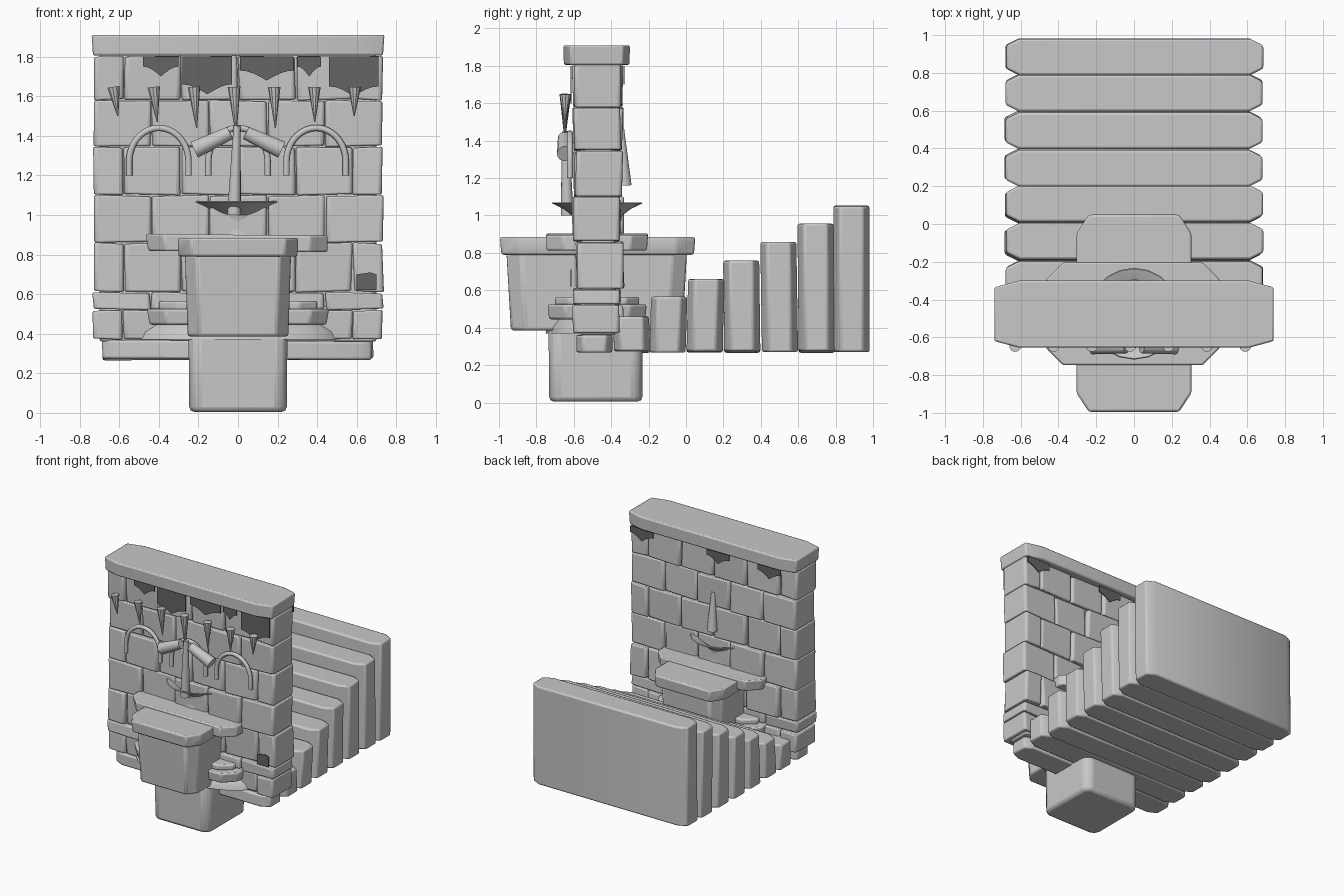
import bpy, bmesh, math, random
from mathutils import Vector

random.seed(4)
if "Cube" in bpy.data.objects:
    bpy.data.objects.remove(bpy.data.objects["Cube"])


def material(name, v):
    m = bpy.data.materials.new(name)
    m.use_nodes = True
    m.diffuse_color = (v, v, v, 1)
    m.node_tree.nodes["Principled BSDF"].inputs["Base Color"].default_value = (v, v, v, 1)
    return m


STONE = material("grey stone", 0.58)
DARK = material("dark stone", 0.13)


def finish(name, bm, mat=STONE, bevel=0, smooth=True):
    bmesh.ops.recalc_face_normals(bm, faces=bm.faces)
    me = bpy.data.meshes.new(name)
    bm.to_mesh(me)
    bm.free()
    me.materials.append(mat)
    ob = bpy.data.objects.new(name, me)
    bpy.context.collection.objects.link(ob)
    if bevel:
        mod = ob.modifiers.new("soft edges", 'BEVEL')
        mod.width, mod.segments = bevel, 2
        mod.limit_method = 'ANGLE'
    if smooth:
        bpy.ops.object.select_all(action='DESELECT')
        ob.select_set(True)
        bpy.context.view_layer.objects.active = ob
        bpy.ops.object.shade_smooth_by_angle(angle=math.radians(35))
    return ob


def loft(bm, rings):
    """Skin a list of vertex rings and cap both ends."""
    rows = [[bm.verts.new(p) for p in ring] for ring in rings]
    n = len(rows[0])
    for a, b in zip(rows, rows[1:]):
        for i in range(n):
            bm.faces.new((a[i], a[(i + 1) % n], b[(i + 1) % n], b[i]))
    bm.faces.new(rows[0][::-1])
    bm.faces.new(rows[-1])


def stone(name, xs, ys, zs, cx=0.02, cy=0.02, bevel=0.012, taper=1.0, jitter=0.0):
    """Block with cut vertical corners, narrowing towards its foot."""
    (x0, x1), (y0, y1) = xs, ys
    mx, my = (x0 + x1) / 2, (y0 + y1) / 2
    outline = [(x0 + cx, y0), (x1 - cx, y0), (x1, y0 + cy), (x1, y1 - cy),
               (x1 - cx, y1), (x0 + cx, y1), (x0, y1 - cy), (x0, y0 + cy)]
    rings = []
    for z, s in zip(zs, (taper, 1.0)):
        tilt = random.uniform(-jitter, jitter)
        dx, dy = (random.uniform(-jitter, jitter) * 0.6 for _ in "xy")
        rings.append([(mx + (x - mx) * s + dx, my + (y - my) * s + dy,
                       z + tilt * (x - mx) / (x1 - x0)) for x, y in outline])
    bm = bmesh.new()
    loft(bm, rings)
    return finish(name, bm, bevel=bevel)


def lathe(name, profile, centre, sides=24, sx=1, sy=1):
    """Solid of revolution from (radius, z) pairs."""
    bm = bmesh.new()
    loft(bm, [[(centre[0] + r * sx * math.cos(math.tau * i / sides),
                centre[1] + r * sy * math.sin(math.tau * i / sides), z)
               for i in range(sides)] for r, z in profile])
    return finish(name, bm)


def rod(name, a, b, ra, rb, sides=14):
    """Tapered rod between two points."""
    a, b = Vector(a), Vector(b)
    q = (b - a).to_track_quat('Z', 'Y')
    bm = bmesh.new()
    loft(bm, [[p + q @ Vector((r * math.cos(math.tau * i / sides),
                               r * math.sin(math.tau * i / sides), 0))
               for i in range(sides)] for p, r in ((a, ra), (b, rb))])
    return finish(name, bm)


# Stairs rising towards the back
for i in range(8):
    y = -0.585 + i * 0.197
    stone(f"stair_{i + 1}", (-0.68, 0.68), (y, y + 0.193), (0.27, 0.365 + i * 0.098),
          0.07, 0.035, 0.012, jitter=0.012)

# Brick wall in staggered courses
stone("wall_core", (-0.7, 0.7), (-0.565, -0.375), (0.36, 1.81))
courses = [0.37, 0.52, 0.61, 0.86, 1.1, 1.345, 1.58, 1.805]
wide = [-0.735, -0.44, -0.145, 0.15, 0.44, 0.735]
narrow = [-0.735, -0.58, -0.29, 0, 0.29, 0.58, 0.735]
for row, (z0, z1) in enumerate(zip(courses, courses[1:])):
    cuts = wide if row % 2 else narrow
    for k, (x0, x1) in enumerate(zip(cuts, cuts[1:])):
        d = random.uniform(-0.012, 0.012)
        stone(f"brick_{row + 1}_{k + 1}", (x0 + 0.003, x1 - 0.003),
              (-0.595 + d, -0.345 + d), (z0 + 0.003, z1 - 0.003),
              0.012, 0.012, 0.014, jitter=0.01)

stone("wall_cap", (-0.74, 0.74), (-0.655, -0.3), (1.805, 1.91), 0.13, 0.035, 0.01, 0.99)


# Dark patches on the brick faces
def patch(name, points, y):
    bm = bmesh.new()
    loft(bm, [[(x, y + d, z) for x, z in points] for d in (0, 0.006)])
    finish(name, bm, DARK, smooth=False)


def ragged(x0, x1, low):
    n = 8
    edge = [(x0 + (x1 - x0) * i / n,
             low + 0.05 * abs(math.cos(math.pi * i / n))) for i in range(n + 1)]
    return edge + [(x1, 1.8), (x0, 1.8)]


for k, (x0, x1, low) in enumerate([(-0.48, -0.3, 1.7), (-0.28, -0.03, 1.61),
                                   (0.01, 0.28, 1.68), (0.3, 0.42, 1.7), (0.46, 0.71, 1.6)]):
    patch(f"upper_patch_{k + 1}", ragged(x0, x1, low), -0.617)
patch("lower_patch", [(0.6, 0.62), (0.7, 0.62), (0.7, 0.7), (0.67, 0.71), (0.6, 0.7)], -0.617)
for k, x in enumerate((-0.5, -0.05, 0.62)):
    patch(f"back_patch_{k + 1}", ragged(x - 0.1, x + 0.1, 1.7), -0.334)

# Pedestal and main trough passing through the wall
stone("pedestal", (-0.25, 0.25), (-0.735, -0.23), (0.005, 0.4), 0.04, 0.04, 0.025, 0.985)
stone("trough_body", (-0.268, 0.268), (-0.96, 0.005), (0.385, 0.8), 0.06, 0.08, 0.015, 0.95)
stone("trough_slab", (-0.305, 0.305), (-0.995, 0.05), (0.79, 0.885), 0.065, 0.1, 0.012, 0.985)
stone("cross_slab", (-0.46, 0.46), (-0.745, -0.2), (0.815, 0.9), 0.09, 0.09, 0.01, 0.985, 0.012)

# Lower side basins
lathe("lower_basin", [(0.53, 0.37), (0.515, 0.41), (0.46, 0.45), (0.36, 0.475)],
      (0, -0.475), 32, 1, 0.52)
stone("lower_slab", (-0.46, 0.46), (-0.74, -0.21), (0.445, 0.525), 0.09, 0.09, 0.012, 0.97)
stone("lower_ledge", (-0.4, 0.4), (-0.7, -0.25), (0.52, 0.565), 0.09, 0.07, 0.012)

# Flared bowl with a hollow top
lathe("bowl", [(0.135, 0.89), (0.12, 0.95), (0.135, 1.0), (0.18, 1.035), (0.243, 1.066),
               (0.238, 1.07), (0.17, 1.045), (0.1, 1.0)], (0, -0.475), 20)

# Front and back spouts with side pipes
rod("front_spout", (-0.02, -0.635, 1.0), (-0.005, -0.645, 1.45), 0.035, 0.018)
rod("back_horn", (0, -0.33, 1.16), (0, -0.345, 1.46), 0.04, 0.015)
for side, s in (("left", 1), ("right", -1)):
    rod(f"{side}_pipe", (s * 0.22, -0.645, 1.33), (s * 0.04, -0.65, 1.415), 0.045, 0.035)


# Three arches on the wall face
def arch(name, x):
    cu = bpy.data.curves.new(name, 'CURVE')
    cu.dimensions = '3D'
    cu.bevel_depth, cu.bevel_resolution, cu.use_fill_caps = 0.016, 2, True
    pts = [(-0.15, 1.2)]
    pts += [(-0.15 * math.cos(math.pi * i / 18), 1.27 + 0.17 * math.sin(math.pi * i / 18))
            for i in range(19)]
    pts.append((0.15, 1.2))
    sp = cu.splines.new('POLY')
    sp.points.add(len(pts) - 1)
    for p, (dx, z) in zip(sp.points, pts):
        p.co = (x + dx, -0.62, z, 1)
    cu.materials.append(STONE)
    bpy.context.collection.objects.link(bpy.data.objects.new(name, cu))


for name, x in (("right_arch", -0.4), ("middle_arch", 0), ("left_arch", 0.395)):
    arch(name, x)

# Hanging spikes under the cap
for k in range(7):
    off = k - 3
    x = off * 0.203 - 0.02
    tip = 1.41 + 0.03 * abs(off)
    rod(f"spike_{k + 1}", (x, -0.645, 1.647), (x - off * 0.004 + 0.01, -0.648, tip), 0.032, 0.003, 10)
